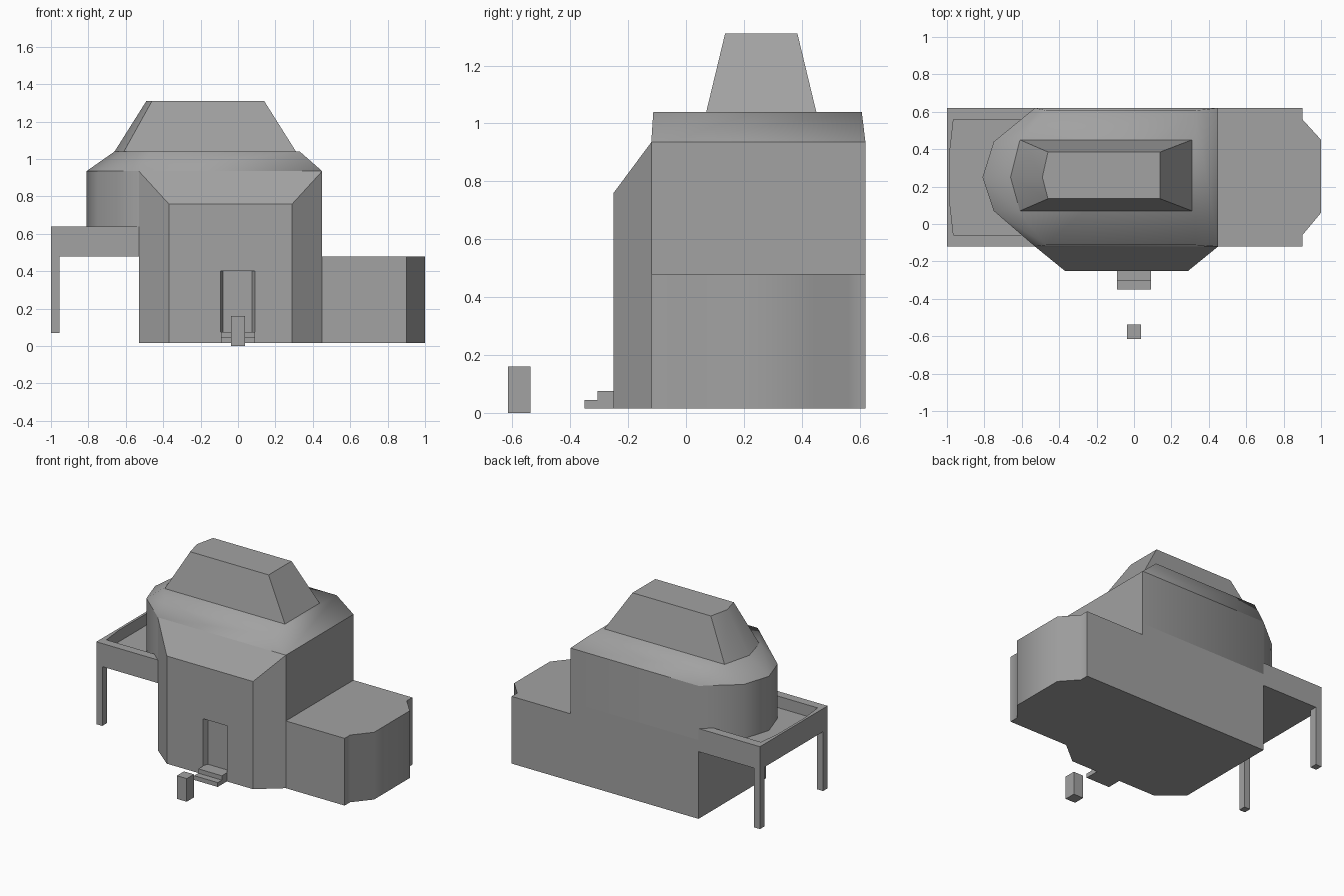
import bpy
import bmesh
import math

old = bpy.data.objects.get("Cube")
if old:
    bpy.data.objects.remove(old, do_unlink=True)

GREY = (0.36, 0.36, 0.36, 1)
grey = bpy.data.materials.new("plain_grey")
grey.use_nodes = True
grey.diffuse_color = GREY
grey.node_tree.nodes["Principled BSDF"].inputs["Base Color"].default_value = GREY


def loft(name, rings, smooth=0):
    """Closed solid joining rings of points; smooth is an angle in degrees."""
    bm = bmesh.new()
    loops = [[bm.verts.new(p) for p in ring] for ring in rings]
    for low, high in zip(loops, loops[1:]):
        for i in range(len(low)):
            j = (i + 1) % len(low)
            bm.faces.new((low[i], low[j], high[j], high[i]))
    bm.faces.new(loops[0][::-1])
    bm.faces.new(loops[-1])
    bmesh.ops.recalc_face_normals(bm, faces=bm.faces)
    mesh = bpy.data.meshes.new(name)
    bm.to_mesh(mesh)
    bm.free()
    mesh.materials.append(grey)
    ob = bpy.data.objects.new(name, mesh)
    bpy.context.collection.objects.link(ob)
    if smooth:
        bpy.ops.object.select_all(action="DESELECT")
        ob.select_set(True)
        bpy.context.view_layer.objects.active = ob
        bpy.ops.object.shade_smooth_by_angle(angle=math.radians(smooth))
    return ob


def level(outline, z):
    return [(x, y, z) for x, y in outline]


def prism(name, outline, z0, z1, smooth=0):
    return loft(name, [level(outline, z0), level(outline, z1)], smooth)


def box(name, x0, x1, y0, y1, z0, z1):
    return prism(name, [(x0, y0), (x1, y0), (x1, y1), (x0, y1)], z0, z1)


def cut(ob, cutter):
    mod = ob.modifiers.new("cut", "BOOLEAN")
    mod.operation = "DIFFERENCE"
    mod.solver = "EXACT"
    mod.object = cutter
    bpy.context.view_layer.objects.active = ob
    bpy.ops.object.modifier_apply(modifier=mod.name)
    bpy.data.objects.remove(cutter, do_unlink=True)


FRONT, BACK, MID = -0.12, 0.62, 0.25
LEFT, RIGHT = 0.45, -0.53
GROUND, EAVES, ROOF = 0.015, 0.935, 1.04
FLOOR, RIM, UNDER = 0.56, 0.64, 0.48

# Main building: square lower storey, upper storey with a rounded end
box("lower_storey", RIGHT, LEFT, FRONT, BACK, GROUND, FLOOR)
upper = [(LEFT, FRONT), (LEFT, BACK), (RIGHT, BACK), (-0.75, 0.44),
         (-0.81, MID), (-0.75, 0.07), (RIGHT, FRONT)]
prism("upper_storey", upper, FLOOR, EAVES, 42)

# Softly shaded roof
roof_top = [(0.33, -0.113), (0.33, 0.607), (-0.47, 0.607), (-0.62, 0.43),
            (-0.66, MID), (-0.62, 0.07), (-0.47, -0.113)]
loft("roof", [level(upper, EAVES), level(roof_top, ROOF)], 88)

# Tapered tower with a pointed end
tower_base = [(0.31, 0.07), (0.31, 0.45), (-0.61, 0.45), (-0.66, MID), (-0.61, 0.07)]
tower_top = [(0.14, 0.135), (0.14, 0.385), (-0.46, 0.385), (-0.49, MID), (-0.46, 0.135)]
loft("tower", [level(tower_base, ROOF), level(tower_top, 1.31)], 40)

# Front bay with a sloping roof and a recessed doorway
bay_plan = [(RIGHT, FRONT), (-0.37, -0.25), (0.29, -0.25), (LEFT, FRONT)]
bay_top = [(x, y, EAVES if y == FRONT else 0.76) for x, y in bay_plan]
bay = loft("front_bay", [level(bay_plan, GROUND), bay_top])
door = [(-0.108, -0.29), (0.108, -0.29), (0.075, -0.215), (-0.08, -0.215)]
cut(bay, prism("door_cutter", door, 0.075, 0.4))

# Door steps
box("lower_step", -0.09, 0.09, -0.35, -0.25, GROUND, 0.045)
box("upper_step", -0.09, 0.09, -0.305, -0.25, 0.045, 0.075)

# Side annex with a bowed end
annex = [(LEFT, FRONT), (0.9, FRONT), (0.9, -0.06), (1, 0.06),
         (1, 0.45), (0.9, 0.56), (0.9, BACK), (LEFT, BACK)]
prism("annex", annex, GROUND, UNDER, 45)

# Raised terrace with a sunken floor, carried on two posts
terrace = box("terrace", -1, RIGHT, FRONT, BACK, UNDER, RIM)
recess = [(-0.5, -0.06), (-0.5, 0.56), (-0.965, 0.56), (-0.983, 0.4),
          (-0.983, 0.1), (-0.965, -0.06)]
cut(terrace, prism("terrace_cutter", recess, FLOOR, 0.7))
for name, y in (("front_post", FRONT), ("back_post", BACK - 0.05)):
    box(name, -1, -0.955, y, y + 0.05, 0.07, UNDER)

# Post box in front of the door
box("post_box_base", -0.038, 0.038, -0.615, -0.537, 0, 0.08)
box("post_box_top", -0.038, 0.038, -0.615, -0.537, 0.08, 0.16)
